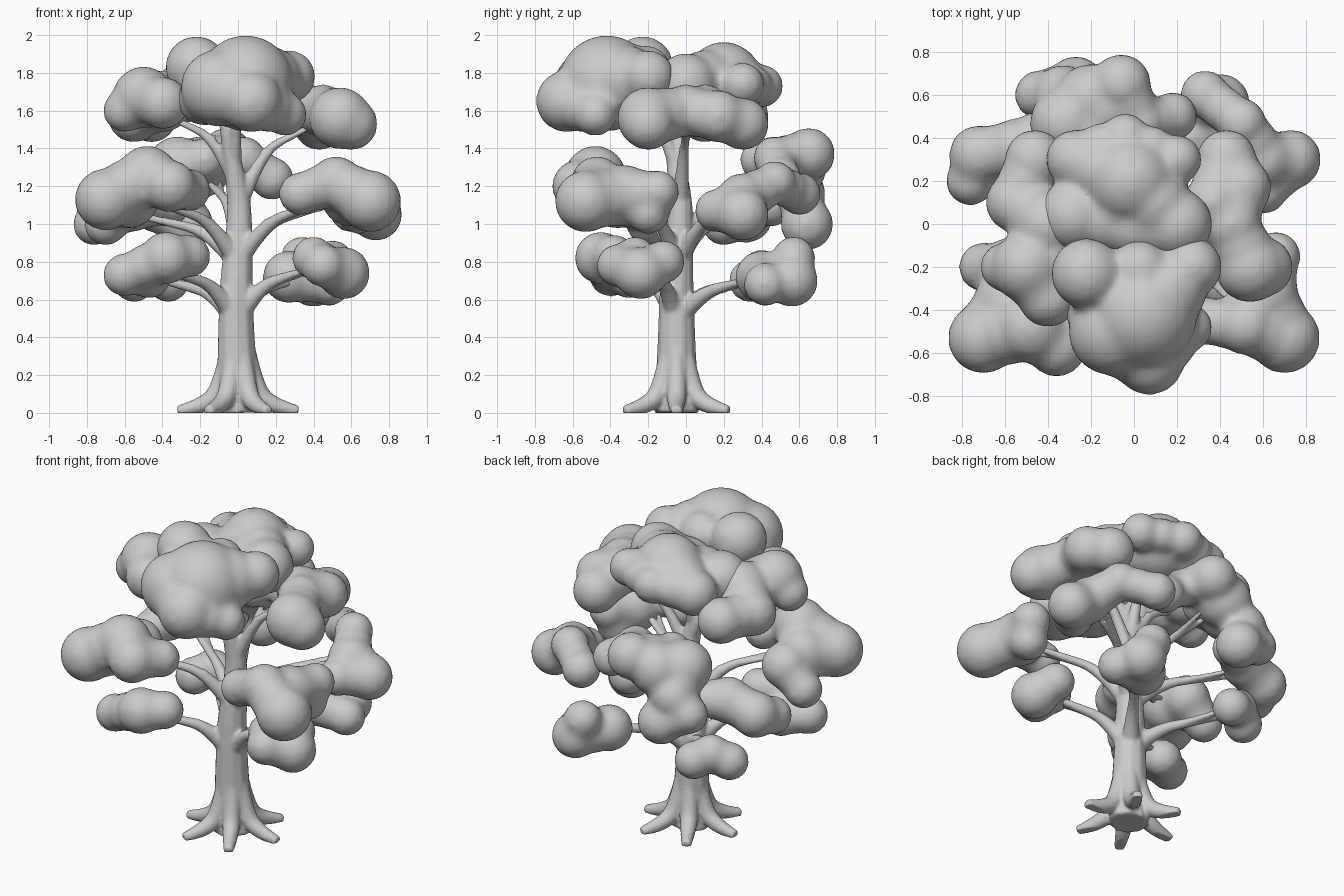
import bpy, bmesh, math
from mathutils import Vector, Matrix

cube = bpy.data.objects.get("Cube")
if cube:
    bpy.data.objects.remove(cube)

grey = bpy.data.materials.new("plain_grey")
grey.use_nodes = True
COLOUR = (0.6, 0.6, 0.6, 1)
grey.diffuse_color = COLOUR
grey.node_tree.nodes["Principled BSDF"].inputs["Base Color"].default_value = COLOUR

# Puff sizes shared by all the foliage
SMALL, MEDIUM, LARGE, WIDE, HUGE = .11, .135, .16, .2, .25


def finish(obj, voxel, rounds):
    """Fuse overlapping pieces into one soft skin."""
    bpy.context.collection.objects.link(obj)
    remesh = obj.modifiers.new("fuse", 'REMESH')
    remesh.mode = 'VOXEL'
    remesh.voxel_size = voxel
    soften = obj.modifiers.new("soften", 'SMOOTH')
    soften.factor = 0.5
    soften.iterations = rounds
    bpy.ops.object.select_all(action='DESELECT')
    obj.select_set(True)
    bpy.context.view_layer.objects.active = obj
    bpy.ops.object.convert(target='MESH')
    bpy.ops.object.shade_smooth()
    obj.data.materials.clear()
    obj.data.materials.append(grey)
    return obj


# Wood: one curve holding trunk, roots and branches
wood = bpy.data.curves.new("trunk_and_branches", 'CURVE')
wood.dimensions = '3D'
wood.bevel_depth = 1
wood.bevel_resolution = 3
wood.use_fill_caps = True


def limb(*points):
    """Smooth tapered limb through (position, radius) points."""
    spline = wood.splines.new('NURBS')
    spline.points.add(len(points) - 1)
    for point, (position, radius) in zip(spline.points, points):
        point.co = (*position, 1)
        point.radius = radius
    spline.use_endpoint_u = True
    spline.order_u = 3
    spline.resolution_u = 6


# Trunk
TRUNK = [(Vector((0, -.05, 0)), .12), (Vector((-.01, -.05, .4)), .1),
         (Vector((-.01, -.05, .7)), .09), (Vector((.01, -.03, 1)), .07),
         (Vector((0, -.03, 1.2)), .06), (Vector((-.08, -.1, 1.6)), .03)]
limb(*TRUNK)

# Six splayed roots
for i in range(6):
    turn = Matrix.Rotation(i * math.pi / 3, 3, 'Z')
    limb(*((turn @ Vector((reach, 0, z)) + TRUNK[0][0], radius) for reach, z, radius in
           [(.03, .4, .05), (.08, .14, .055), (.17, .035, .05), (.32, .01, .03)]))


def on_trunk(z):
    for (low, _), (high, _) in zip(TRUNK, TRUNK[1:]):
        if z <= high.z:
            return low.lerp(high, (z - low.z) / (high.z - low.z))


def branch(z, end):
    """Branch flaring off the trunk at height z, with a fork near its end."""
    start = on_trunk(z)
    rise = end.z - z
    thick = .045 - z * .015
    elbow, knee = start.lerp(end, .25), start.lerp(end, .6)
    elbow.z = z + rise * .6
    knee.z = z + rise * .8
    limb((start, thick * 1.7), (elbow, thick), (knee, thick * .7), (end, thick * .5))
    side = (end - start).cross(Vector((0, 0, .15)))
    limb((elbow, thick * .6), (knee, thick * .6), (end + side, thick * .4))


def clump(name, branch_height, *puffs):
    """Foliage cloud of puffs (x, y, z, radius), bridged in order, on its own branch."""
    balls = [(Vector(p[:3]), p[3]) for p in puffs]
    bridges = [((a + b) / 2, (ra + rb) * .46) for (a, ra), (b, rb) in zip(balls, balls[1:])]
    bm = bmesh.new()
    for centre, radius in balls + bridges:
        bmesh.ops.create_icosphere(bm, subdivisions=3, radius=radius + .006,
                                   matrix=Matrix.Translation(centre))
    mesh = bpy.data.meshes.new(name)
    bm.to_mesh(mesh)
    bm.free()
    finish(bpy.data.objects.new(name, mesh), .022, 8)
    branch(branch_height, sum((centre for centre, _ in balls), Vector()) / len(balls))


# Crown
clump("crown_front", 1.3,
      (.25, -.48, 1.58, SMALL), (.07, -.63, 1.65, LARGE), (-.1, -.5, 1.72, WIDE),
      (-.18, -.4, 1.66, MEDIUM), (.04, -.42, 1.745, HUGE), (.27, -.2, 1.78, MEDIUM),
      (-.22, -.23, 1.83, LARGE))
clump("crown_back", 1.3,
      (.2, .3, 1.74, SMALL), (-.04, .4, 1.73, SMALL), (-.27, .3, 1.7, MEDIUM),
      (-.02, .2, 1.76, WIDE), (.2, 0, 1.74, LARGE), (0, 0, 1.7, LARGE),
      (-.28, .04, 1.7, LARGE))
clump("crown_right", 1.2,
      (-.6, -.2, 1.6, SMALL), (-.5, -.2, 1.67, LARGE), (-.4, -.34, 1.64, MEDIUM),
      (-.4, 0, 1.65, LARGE), (-.55, .1, 1.57, MEDIUM), (-.46, .3, 1.57, MEDIUM))
clump("crown_left", 1.1,
      (.6, -.2, 1.53, MEDIUM), (.54, -.2, 1.56, LARGE), (.45, 0, 1.6, MEDIUM),
      (.5, .17, 1.57, MEDIUM), (.43, .3, 1.53, MEDIUM), (.37, .1, 1.6, MEDIUM))

# Middle ring
clump("middle_front_right", .8,
      (-.7, -.2, 1, SMALL), (-.57, -.2, 1.12, MEDIUM), (-.58, -.36, 1.14, LARGE),
      (-.7, -.53, 1.13, LARGE), (-.48, -.48, 1.25, LARGE), (-.36, -.57, 1.2, MEDIUM),
      (-.26, -.42, 1.18, SMALL))
clump("middle_front_left", .8,
      (.33, -.45, 1.16, SMALL), (.52, -.47, 1.22, MEDIUM), (.7, -.53, 1.12, LARGE),
      (.6, -.33, 1.15, LARGE), (.66, -.15, 1.17, SMALL), (.64, -.2, 1.06, SMALL))
clump("middle_back_left", .8,
      (.6, .16, 1.07, SMALL), (.73, .3, 1.05, MEDIUM), (.6, .3, 1.13, MEDIUM),
      (.5, .47, 1.22, SMALL), (.33, .6, 1.16, SMALL))
clump("middle_back_right", .8,
      (-.76, .2, 1, SMALL), (-.72, .32, 1.04, MEDIUM), (-.55, .35, 1.1, MEDIUM),
      (-.37, .45, 1.1, SMALL))
clump("back", .9,
      (.18, .5, 1.24, SMALL), (.03, .47, 1.35, SMALL), (-.06, .65, 1.37, MEDIUM),
      (-.18, .4, 1.34, SMALL), (-.2, .58, 1.3, LARGE), (-.32, .47, 1.3, LARGE),
      (-.33, .6, 1.16, MEDIUM), (-.44, .6, 1.07, SMALL), (-.27, .64, 1, MEDIUM))

# Low ring
clump("low_front_left", .5,
      (.5, -.12, .8, SMALL), (.56, -.24, .74, MEDIUM), (.45, -.36, .78, SMALL),
      (.4, -.27, .82, SMALL))
clump("low_back_left", .5,
      (.48, .42, .68, SMALL), (.27, .4, .72, MEDIUM), (.4, .56, .7, MEDIUM),
      (.34, .57, .82, SMALL))
clump("low_front_right", .5,
      (-.47, -.3, .72, SMALL), (-.6, -.4, .73, SMALL), (-.38, -.45, .82, MEDIUM),
      (-.26, -.38, .83, SMALL))
clump("low_back_right", .5,
      (-.55, .34, .7, SMALL), (-.46, .4, .75, SMALL), (-.37, .45, .7, SMALL))

tree = finish(bpy.data.objects.new("trunk_and_branches", wood), .011, 6)
for vertex in tree.data.vertices:
    vertex.co.z = max(vertex.co.z, 0)
